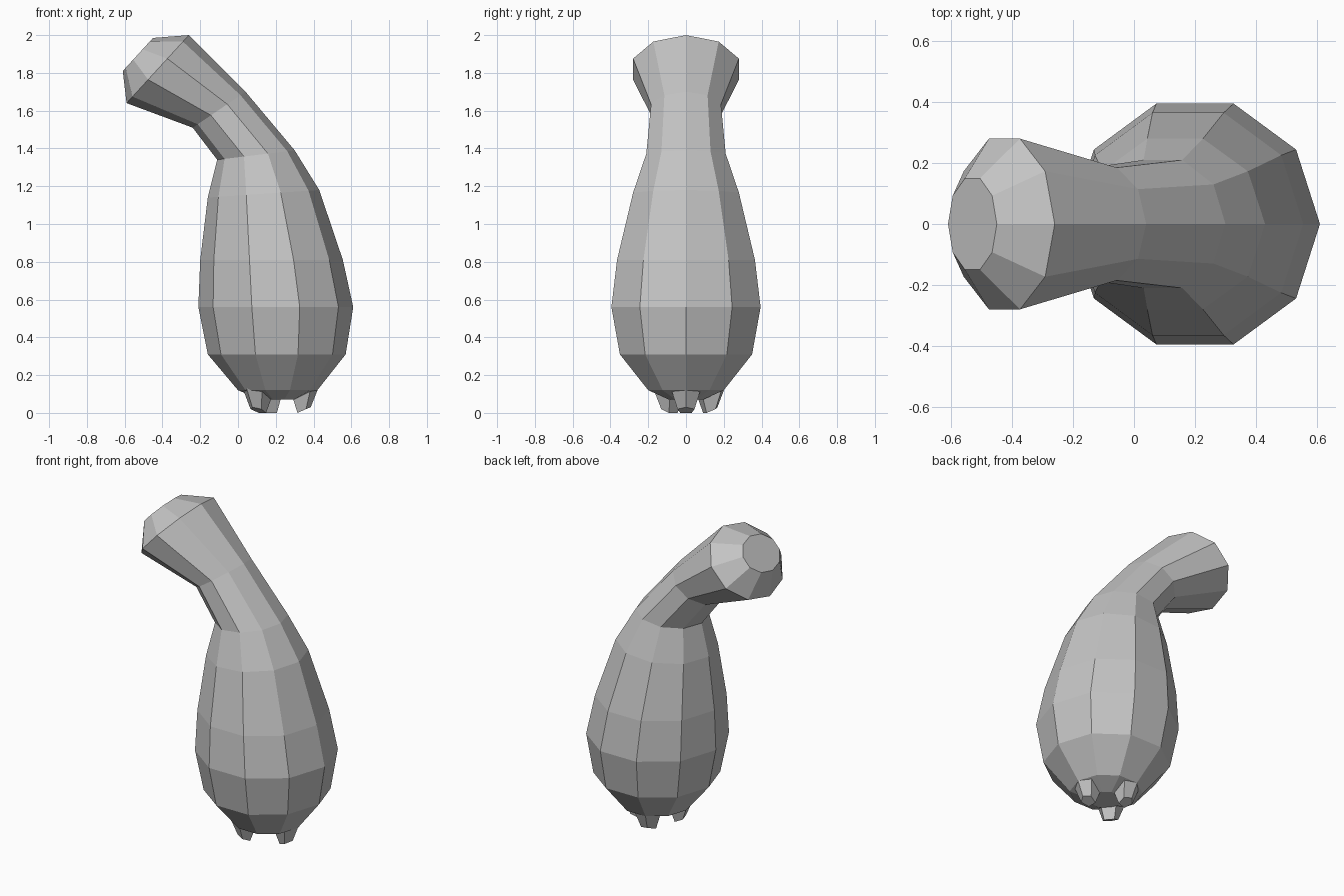
import bpy, bmesh
from math import sin, cos, pi, radians
from mathutils import Vector

cube = bpy.data.objects.get("Cube")
if cube:
    bpy.data.objects.remove(cube)

SIDES = 10

grey = bpy.data.materials.new("plain grey")
grey.use_nodes = True
colour = (0.55, 0.55, 0.55, 1)
grey.diffuse_color = colour
grey.node_tree.nodes["Principled BSDF"].inputs["Base Color"].default_value = colour


def loft(name, rings):
    """Skin a list of closed rings of points and cap both ends."""
    bm = bmesh.new()
    loops = [[bm.verts.new(p) for p in ring] for ring in rings]
    n = len(loops[0])
    for a, b in zip(loops, loops[1:]):
        for i in range(n):
            j = (i + 1) % n
            bm.faces.new((a[i], a[j], b[j], b[i]))
    bm.faces.new(loops[0])
    bm.faces.new(loops[-1])
    bmesh.ops.recalc_face_normals(bm, faces=bm.faces)
    mesh = bpy.data.meshes.new(name)
    bm.to_mesh(mesh)
    bm.free()
    mesh.materials.append(grey)
    obj = bpy.data.objects.new(name, mesh)
    bpy.context.collection.objects.link(obj)
    return obj


def tilted_ring(left_x, left_z, right_x, right_z, half_width):
    """Ring spanning two points of the side outline, with a given half width in y."""
    left, right = Vector((left_x, 0, left_z)), Vector((right_x, 0, right_z))
    mid, arm = (left + right) / 2, (right - left) / 2
    ry = half_width / sin(radians(72))
    return [mid + arm * cos(2 * pi * i / SIDES)
            + Vector((0, ry * sin(2 * pi * i / SIDES), 0)) for i in range(SIDES)]


# Gourd body, bent neck and blunt end
outline = [
    (0.12, 0.07, 0.31, 0.07, 0.09),
    (0.00, 0.12, 0.42, 0.12, 0.20),
    (-0.16, 0.31, 0.57, 0.31, 0.35),
    (-0.21, 0.56, 0.61, 0.56, 0.395),
    (-0.20, 0.81, 0.555, 0.81, 0.365),
    (-0.16, 1.14, 0.43, 1.18, 0.28),
    (-0.11, 1.34, 0.30, 1.39, 0.21),
    (-0.24, 1.51, 0.04, 1.70, 0.185),
    (-0.59, 1.64, -0.26, 2.00, 0.28),
    (-0.61, 1.81, -0.45, 1.985, 0.15),
]
loft("gourd_body", [tilted_ring(*row) for row in outline])


# Three tapered nubs under the base
def nub(name, angle):
    out = Vector((cos(angle), sin(angle), 0))
    side = Vector((-out.y, out.x, 0))
    axis = Vector((0.21, 0, 0))

    def section(rows):
        return [axis + out * r + side * s + Vector((0, 0, z)) for r, s, z in rows]

    top = [(0.215, 0, 0.13), (0.175, 0.08, 0.13), (0.07, 0.05, 0.11),
           (0.07, -0.05, 0.11), (0.175, -0.08, 0.13)]
    tip = [(0.175, 0, 0.03), (0.15, 0.045, 0.02), (0.105, 0.03, 0),
           (0.105, -0.03, 0), (0.15, -0.045, 0.02)]
    loft(name, [section(top), section(tip)])


for name, degrees in (("right_nub", 0), ("back_nub", 108), ("front_nub", 220)):
    nub(name, radians(degrees))
